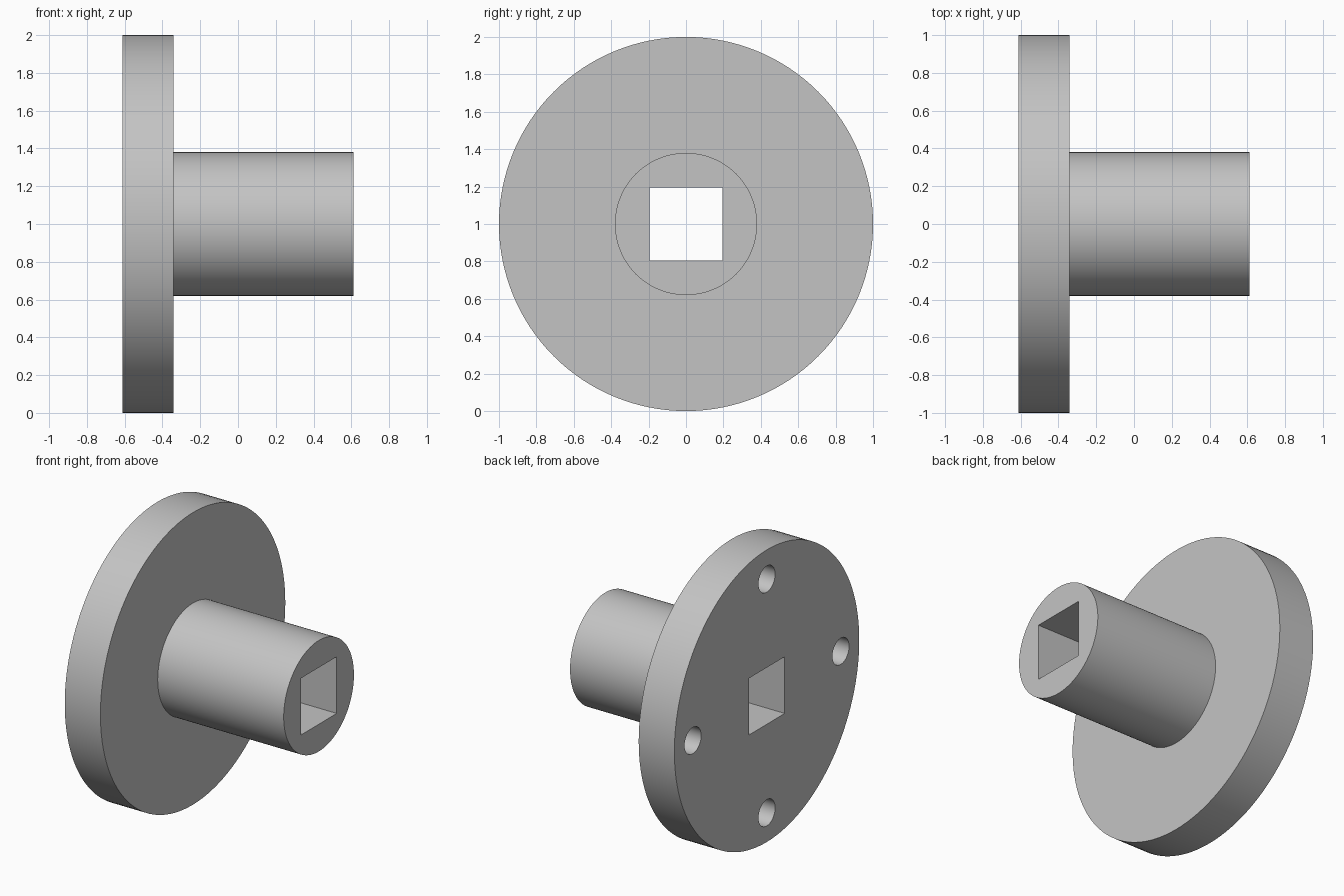
import bpy
import math

if "Cube" in bpy.data.objects:
    bpy.data.objects.remove(bpy.data.objects["Cube"], do_unlink=True)

LEFT, STEP, RIGHT = -0.612, -0.342, 0.612   # stations along the shaft axis
PLATE_R, HUB_R = 1.0, 0.38
BORE = 0.388                                # side of the square bore
HOLE_R, HOLE_RING, HOLE_DEPTH = 0.09, 0.8, 0.21


def rod(name, x0, x1, radius, y=0, z=1, sides=128):
    """Cylinder along x from x0 to x1."""
    bpy.ops.mesh.primitive_cylinder_add(
        vertices=sides, radius=radius, depth=x1 - x0,
        location=((x0 + x1) / 2, y, z), rotation=(0, math.pi / 2, 0))
    bpy.context.object.name = name
    return bpy.context.object


def combine(target, tool, operation):
    """Apply a boolean to the target and discard the tool."""
    mod = target.modifiers.new(operation, "BOOLEAN")
    mod.operation, mod.object, mod.solver = operation, tool, "EXACT"
    bpy.context.view_layer.objects.active = target
    bpy.ops.object.modifier_apply(modifier=mod.name)
    bpy.data.objects.remove(tool, do_unlink=True)


# Round plate with the hub joined to it
body = rod("flanged_hub", LEFT, STEP, PLATE_R)
combine(body, rod("hub", STEP - 0.1, RIGHT, HUB_R), "UNION")

# Square bore right through
bpy.ops.mesh.primitive_cube_add(size=1, location=(0, 0, 1))
bore = bpy.context.object
bore.scale = (2, BORE, BORE)
combine(body, bore, "DIFFERENCE")

# Four blind holes in the plate's outer face
for i in range(4):
    a = i * math.pi / 2
    hole = rod("hole", LEFT - 0.1, LEFT + HOLE_DEPTH, HOLE_R,
               HOLE_RING * math.cos(a), 1 + HOLE_RING * math.sin(a), 48)
    combine(body, hole, "DIFFERENCE")

# Plain grey finish
grey = bpy.data.materials.new("light_grey")
grey.use_nodes = True
colour = (0.55, 0.55, 0.55, 1)
grey.diffuse_color = colour
grey.node_tree.nodes["Principled BSDF"].inputs["Base Color"].default_value = colour
body.data.materials.clear()
body.data.materials.append(grey)

# Smooth round walls, crisp rims
bpy.ops.object.select_all(action="DESELECT")
body.select_set(True)
bpy.context.view_layer.objects.active = body
bpy.ops.object.shade_smooth_by_angle(angle=math.radians(30))
